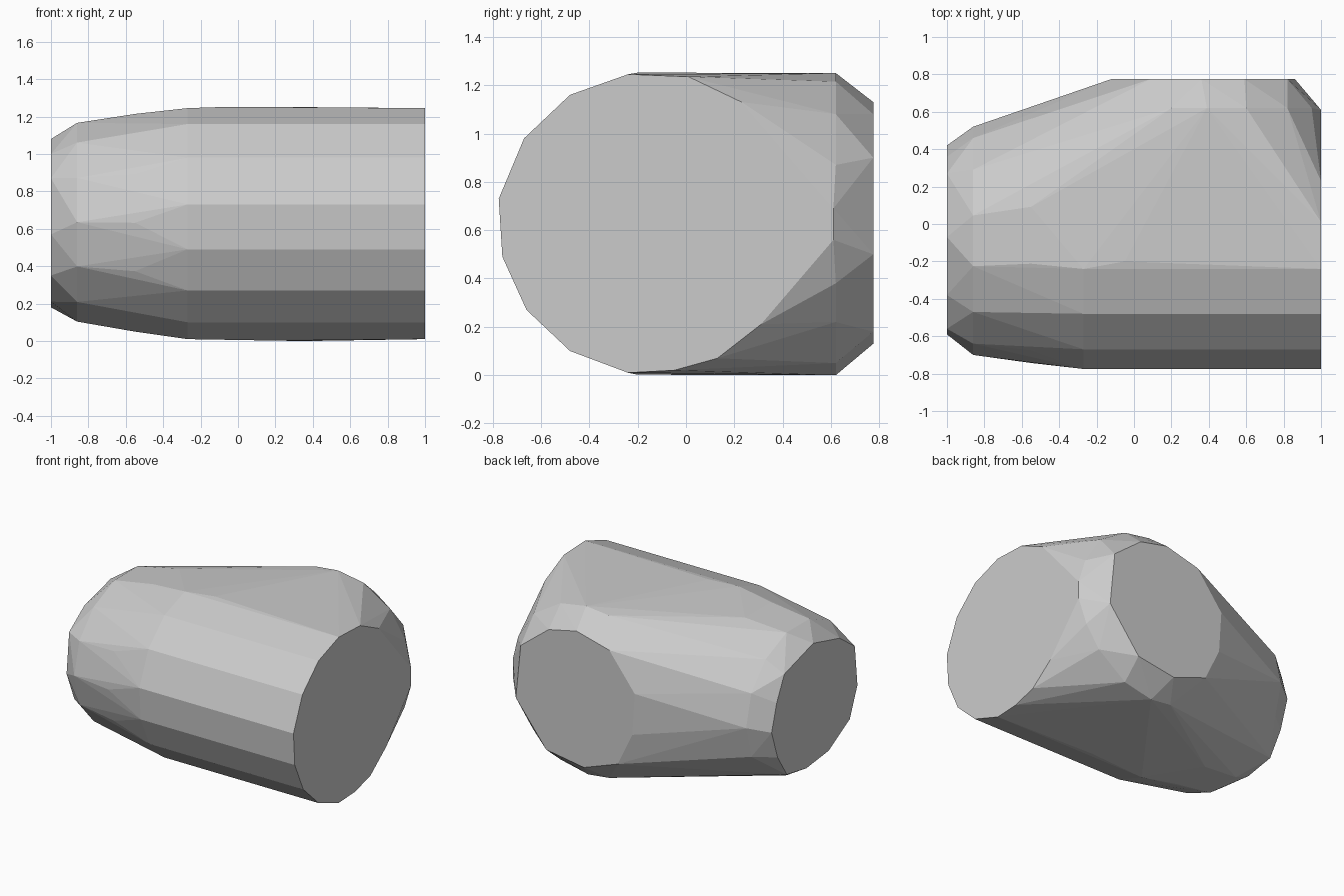
import bpy, bmesh, math

if "Cube" in bpy.data.objects:
    bpy.data.objects.remove(bpy.data.objects["Cube"])

# Flat right end at x = 1 as (y, z)
right_end = [(-.24, 1.245), (-.48, 1.16), (-.67, .98), (-.775, .73), (-.76, .49),
             (-.66, .27), (-.48, .10), (-.24, .01), (-.05, .02), (.13, .07),
             (.31, .21), (.61, .56), (.61, .69), (.23, 1.13), (.01, 1.235)]

# Flat left end at x = -1 as (y, z)
left_end = [(.36, .80), (.27, .98), (-.07, 1.08), (-.38, 1.0), (-.56, .87), (-.59, .57),
            (-.50, .35), (-.25, .21), (.01, .18), (.24, .22), (.35, .39), (.42, .60)]

# Flat back facet at y = 0.775 as (x, z)
back_facet = [(.82, .90), (.59, 1.08), (.36, 1.13), (.09, 1.06), (-.12, .79),
              (-.10, .48), (.02, .23), (.30, .13), (.61, .18), (.86, .50)]

# Shoulder around the back facet at y = 0.62 as (x, z)
back_shoulder = [(.39, 1.25), (.20, 1.23), (.60, 1.215), (.82, 1.08), (.95, .87),
                 (.94, .38), (.83, .22), (.60, .05), (.37, 0), (.20, .02)]


def ring(x, cy, cz, ry, rz, n, phase=0.0):
    """Elliptical cross-section of the body at x."""
    return [(x, cy + ry * math.cos(2 * math.pi * (i + phase) / n),
             cz + rz * math.sin(2 * math.pi * (i + phase) / n)) for i in range(n)]


points = [(1, y, z) for y, z in right_end]
points += [(-1, y, z) for y, z in left_end]
points += [(x, .775, z) for x, z in back_facet]
points += [(x, .62, z) for x, z in back_shoulder]

# Rounded left shoulder and taper
points += ring(-.86, -.09, .635, .61, .545, 14)
points += ring(-.55, -.06, .632, .683, .597, 14)

# Full-width front half of the body
points += [(-.27, y, z) for y, z in right_end[:8]]
points += [(-.05, -.2, 1.252), (.2, -.2, .002)]

# Faceted solid wrapped around the sections
bm = bmesh.new()
for p in points:
    bm.verts.new(p)
res = bmesh.ops.convex_hull(bm, input=bm.verts[:])
junk = {g for g in res["geom_interior"] + res["geom_unused"]
        if isinstance(g, bmesh.types.BMVert)}
bmesh.ops.delete(bm, geom=list(junk), context='VERTS')
bmesh.ops.dissolve_limit(bm, angle_limit=math.radians(1), verts=bm.verts[:], edges=bm.edges[:])
bmesh.ops.recalc_face_normals(bm, faces=bm.faces[:])

mesh = bpy.data.meshes.new("faceted_body")
bm.to_mesh(mesh)
bm.free()
body = bpy.data.objects.new("faceted_body", mesh)
bpy.context.collection.objects.link(body)
